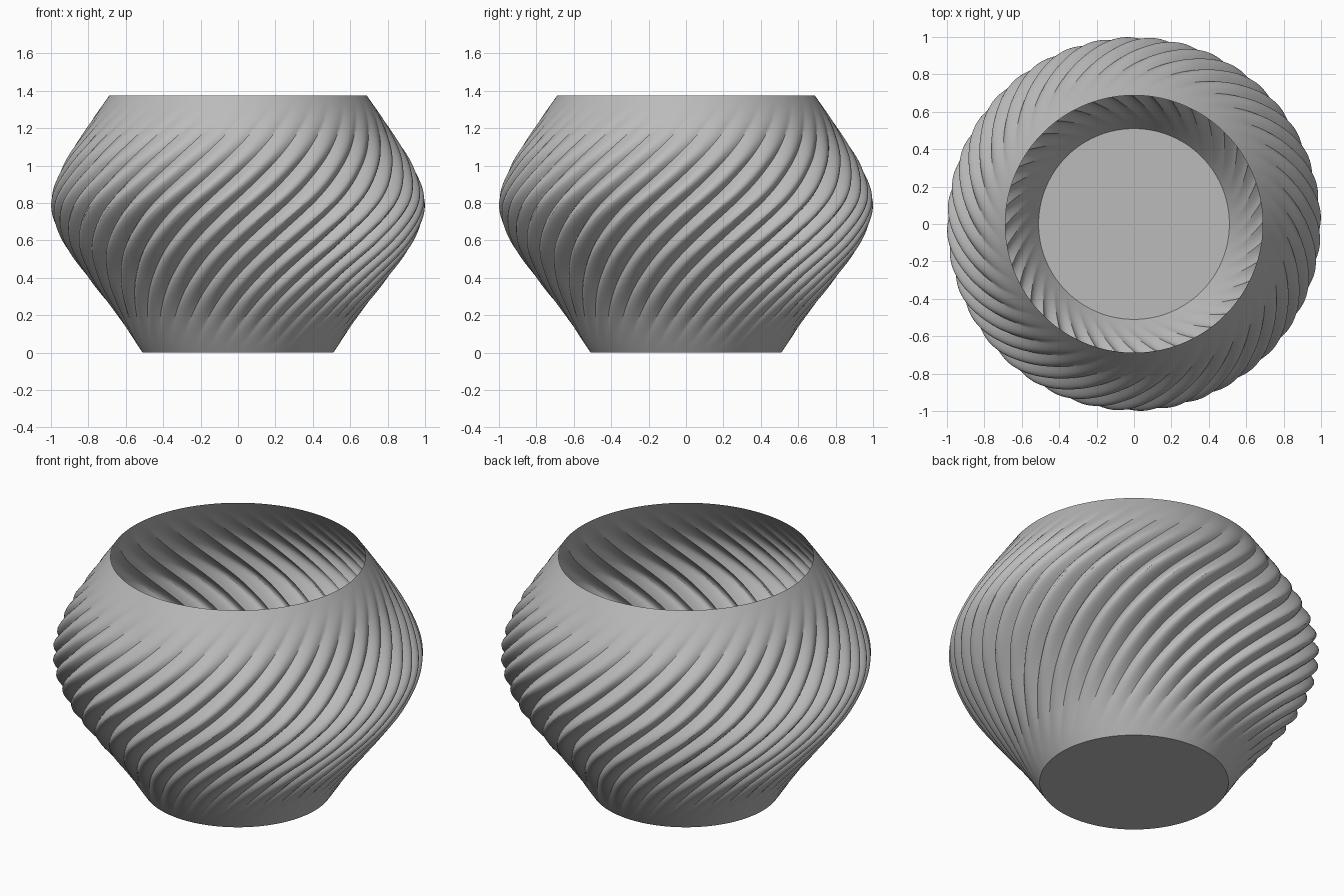
import bpy
import bmesh
from math import sin, cos, pi, radians

if "Cube" in bpy.data.objects:
    bpy.data.objects.remove(bpy.data.objects["Cube"], do_unlink=True)

HEIGHT = 1.375
RIBS, STEPS, RINGS = 40, 10, 72
TWIST = radians(90)
DEPTH = 0.06
# Outer profile: (height, radius)
PROFILE = [(0, .51), (.2, .645), (.4, .80), (.6, .94), (.8, 1.0),
           (1.0, .935), (1.2, .81), (HEIGHT, .688)]


def radius_at(z):
    """Smooth interpolation through the profile points."""
    i = max(k for k in range(len(PROFILE) - 1) if PROFILE[k][0] <= z + 1e-6)
    pts = [PROFILE[min(max(k, 0), len(PROFILE) - 1)] for k in range(i - 1, i + 3)]
    (z0, a), (z1, b), (z2, c), (z3, d) = pts
    h = z2 - z1
    t = (z - z1) / h
    m1 = (c - a) / (z2 - z0) * h
    m2 = (d - b) / (z3 - z1) * h
    return (b * (2*t**3 - 3*t**2 + 1) + m1 * (t**3 - 2*t**2 + t)
            + c * (3*t**2 - 2*t**3) + m2 * (t**3 - t**2))


clay = bpy.data.materials.new("grey clay")
clay.use_nodes = True
grey = (0.5, 0.5, 0.5, 1)
clay.diffuse_color = grey
clay.node_tree.nodes["Principled BSDF"].inputs["Base Color"].default_value = grey

# Open twisted wall: rounded ribs with sharp valleys that fade at both ends
bm = bmesh.new()
count = RIBS * STEPS
rings = []
for j in range(RINGS + 1):
    f = j / RINGS
    z = f * HEIGHT
    fade = sin(pi * f) ** 2
    ring = []
    for i in range(count):
        groove = 1 - abs(sin(pi * i / STEPS))
        r = radius_at(z) - DEPTH * fade * groove
        a = 2 * pi * i / count + TWIST * f
        ring.append(bm.verts.new((r * cos(a), r * sin(a), z)))
    rings.append(ring)
for low, high in zip(rings, rings[1:]):
    for i in range(count):
        k = (i + 1) % count
        bm.faces.new((low[i], low[k], high[k], high[i]))

# Closed flat base
bm.faces.new(rings[0][::-1])

mesh = bpy.data.meshes.new("twisted_vase")
bm.to_mesh(mesh)
bm.free()
mesh.materials.append(clay)
vase = bpy.data.objects.new("twisted_vase", mesh)
bpy.context.collection.objects.link(vase)
bpy.context.view_layer.objects.active = vase
vase.select_set(True)
bpy.ops.object.shade_smooth_by_angle(angle=radians(30))
